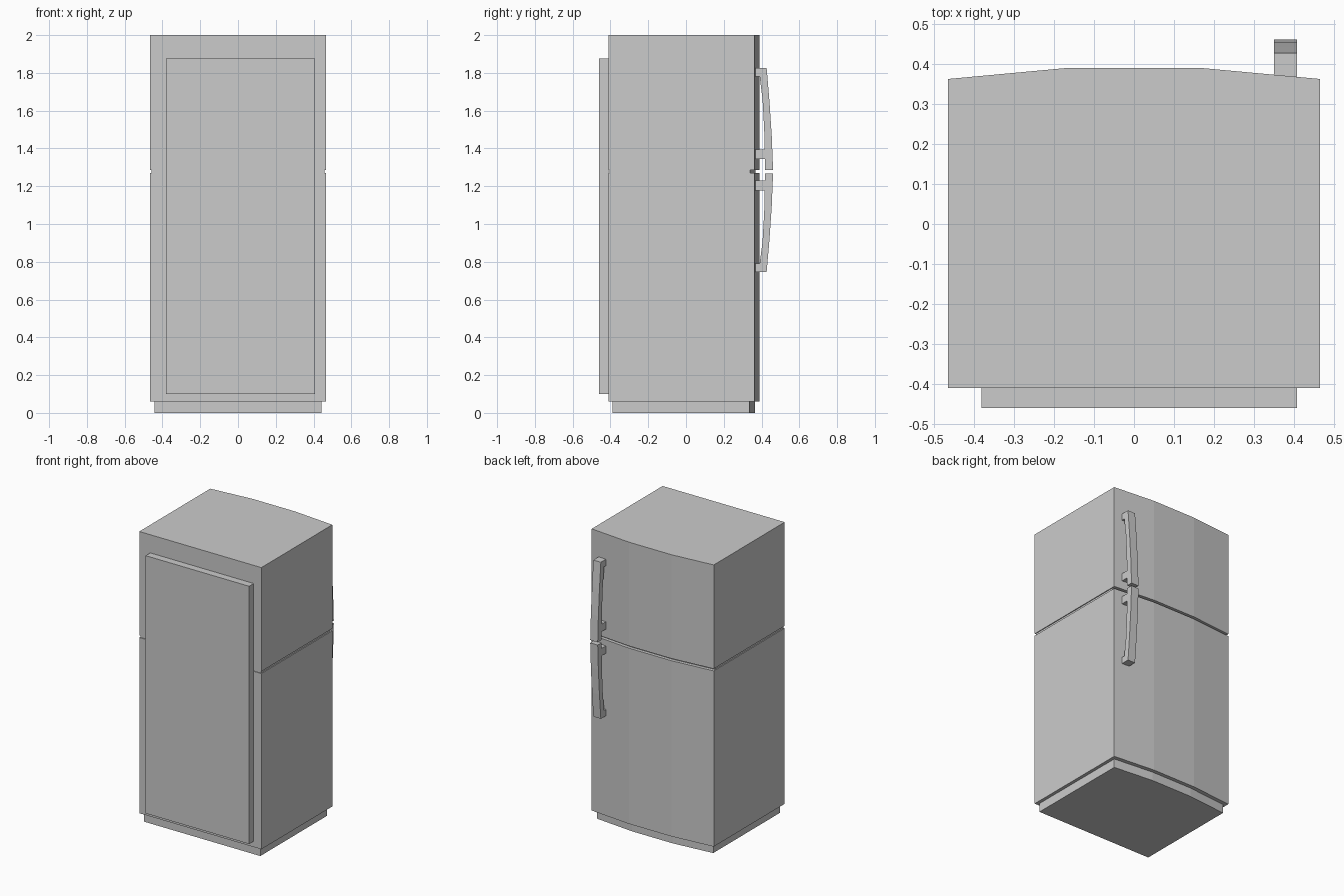
import bpy, bmesh

if "Cube" in bpy.data.objects:
    bpy.data.objects.remove(bpy.data.objects["Cube"])


def extrude(name, pts, offset):
    """Closed prism from a planar 3D outline swept along offset."""
    bm = bmesh.new()
    face = bm.faces.new([bm.verts.new(p) for p in pts])
    res = bmesh.ops.extrude_face_region(bm, geom=[face])
    new = [g for g in res["geom"] if isinstance(g, bmesh.types.BMVert)]
    bmesh.ops.translate(bm, verts=new, vec=offset)
    bmesh.ops.recalc_face_normals(bm, faces=bm.faces)
    mesh = bpy.data.meshes.new(name)
    bm.to_mesh(mesh)
    bm.free()
    obj = bpy.data.objects.new(name, mesh)
    bpy.context.collection.objects.link(obj)
    return obj


def bowed_block(name, half, back, front, z0, z1):
    """Cabinet section with a three-facet bowed door side."""
    flat, bow = half * 0.35, 0.028
    plan = [(-half, back), (half, back), (half, front - bow),
            (flat, front), (-flat, front), (-half, front - bow)]
    return extrude(name, [(x, y, z0) for x, y in plan], (0, 0, z1 - z0))


# Cabinet: plinth, lower compartment, recessed seam, upper compartment
bowed_block("plinth", 0.443, -0.39, 0.364, 0.0, 0.06)
bowed_block("lower_compartment", 0.465, -0.41, 0.39, 0.06, 1.27)
bowed_block("seam_core", 0.459, -0.405, 0.368, 1.27, 1.285)
bowed_block("upper_compartment", 0.465, -0.41, 0.39, 1.285, 2.0)

# Raised panel on the -y side
extrude("rear_panel", [(-0.381, -0.46, 0.1), (0.407, -0.46, 0.1),
                       (0.407, -0.46, 1.875), (-0.381, -0.46, 1.875)],
        (0, 0.05, 0))


def handle(name, tip, end, direction):
    """Bowed bar; far mount at end, free tip near the seam."""
    length = abs(tip - end)
    outer = [(0.427, 0), (0.442, 0.33), (0.454, 0.67), (0.461, 1)]
    inner = [(0.419, 1), (0.414, 0.6), (0.405, 0.3), (0.390, 0.083)]
    side = [(y, end - direction * t * length) for y, t in outer + inner]
    side += [(0.363, end - direction * 0.045), (0.363, end)]
    extrude(name + "_bar", [(0.35, y, z) for y, z in side], (0.057, 0, 0))
    # near mount
    a, b = end - direction * 0.43, end - direction * 0.482
    extrude(name + "_mount", [(0.35, 0.363, a), (0.35, 0.422, a),
                              (0.35, 0.422, b), (0.35, 0.363, b)], (0.057, 0, 0))


handle("upper_handle", 1.287, 1.825, 1)
handle("lower_handle", 1.268, 0.747, -1)
